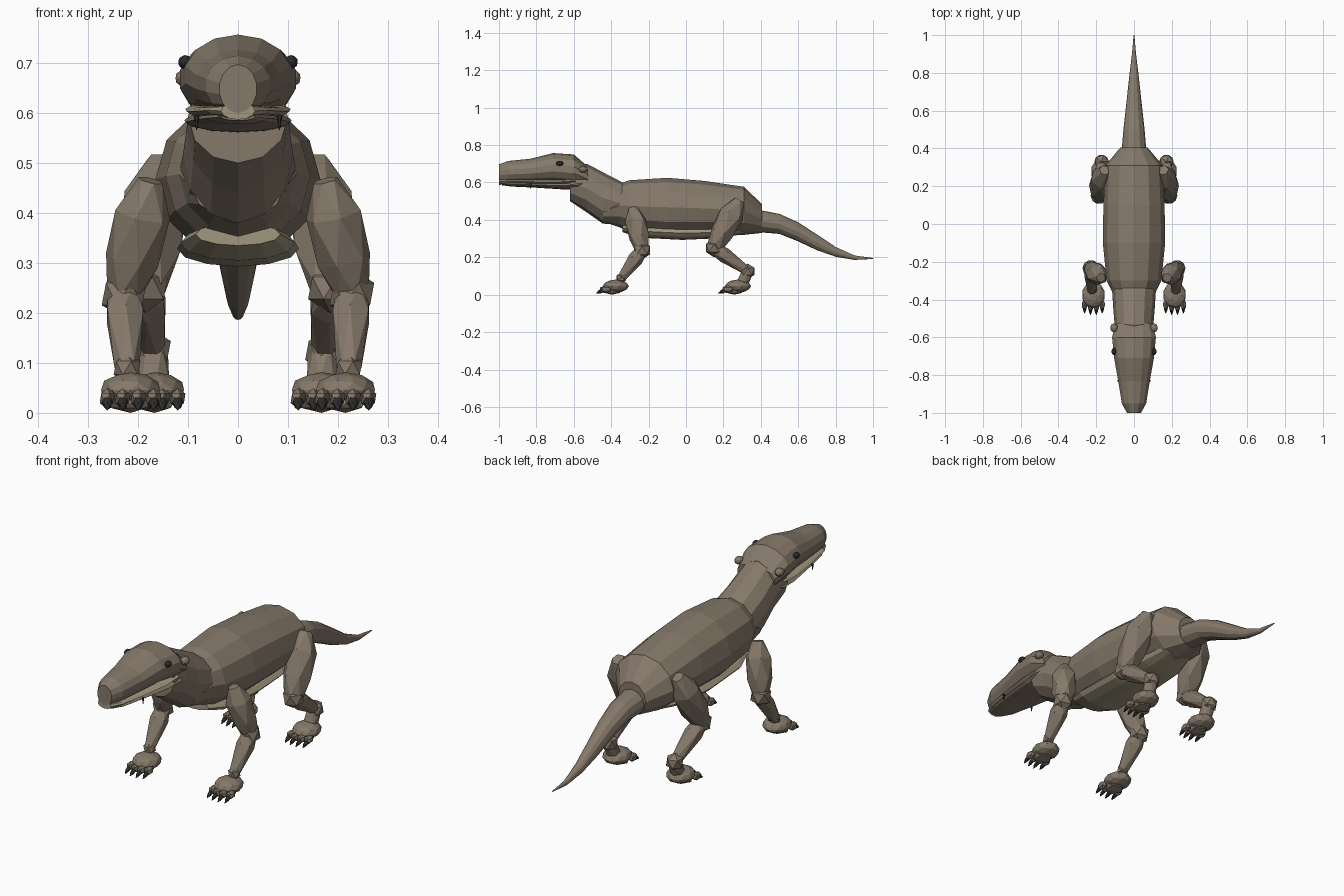
import bpy, bmesh
from math import sin, cos, pi
from mathutils import Vector, Matrix


def material(name, rgb):
    m = bpy.data.materials.new(name)
    m.diffuse_color = (*rgb, 1)
    return m


HIDE = material("hide", (0.235, 0.19, 0.143))
PALE = material("pale", (0.35, 0.31, 0.21))
DARK = material("dark", (0.025, 0.025, 0.025))


def finish(name, bm, mat):
    bmesh.ops.recalc_face_normals(bm, faces=bm.faces[:])
    me = bpy.data.meshes.new(name)
    bm.to_mesh(me)
    bm.free()
    me.materials.append(mat)
    ob = bpy.data.objects.new(name, me)
    bpy.context.collection.objects.link(ob)
    return ob


def skin(bm, rings):
    n = len(rings[0])
    for a, b in zip(rings, rings[1:]):
        for i in range(n):
            j = (i + 1) % n
            bm.faces.new((a[i], a[j], b[j], b[i]))
    bm.faces.new(rings[0])
    bm.faces.new(rings[-1])


def loft(name, sections, mat=HIDE, n=12):
    """Upright elliptical sections along y: (y, bottom z, top z, half width)."""
    bm = bmesh.new()
    rings = []
    for y, lo, hi, w in sections:
        rings.append([bm.verts.new((w * sin(2 * pi * i / n), y,
                                    (lo + hi) / 2 + (hi - lo) / 2 * cos(2 * pi * i / n)))
                      for i in range(n)])
    skin(bm, rings)
    return finish(name, bm, mat)


def bone(name, a, b, radii, mat=HIDE, n=6):
    """Faceted limb from a to b, radii given as (fraction, radius)."""
    a, b = Vector(a), Vector(b)
    q = (b - a).to_track_quat('Z', 'Y')
    bm = bmesh.new()
    rings = []
    for k, (t, r) in enumerate(radii):
        rings.append([bm.verts.new(a.lerp(b, t) + q @ Vector((
            r * cos(2 * pi * (i + k / 2) / n), r * sin(2 * pi * (i + k / 2) / n), 0)))
            for i in range(n)])
    skin(bm, rings)
    bmesh.ops.triangulate(bm, faces=bm.faces[:])
    return finish(name, bm, mat)


def ball(name, c, r, mat=HIDE, sub=1):
    bm = bmesh.new()
    bmesh.ops.create_icosphere(bm, subdivisions=sub, radius=1,
                               matrix=Matrix.Translation(c) @ Matrix.Diagonal((*r, 1)))
    return finish(name, bm, mat)


# Trunk, belly plate, neck and tail
loft("body", [(-0.445, 0.39, 0.50, 0.09), (-0.355, 0.36, 0.595, 0.118),
              (-0.30, 0.335, 0.612, 0.145), (-0.10, 0.31, 0.625, 0.165),
              (0.10, 0.315, 0.608, 0.162), (0.31, 0.32, 0.577, 0.152),
              (0.405, 0.33, 0.485, 0.072)])
loft("belly", [(-0.34, 0.335, 0.38, 0.085), (-0.25, 0.305, 0.375, 0.115),
               (-0.02, 0.293, 0.365, 0.122), (0.18, 0.302, 0.365, 0.115),
               (0.31, 0.325, 0.37, 0.08)], PALE)
loft("neck", [(-0.62, 0.50, 0.685, 0.10), (-0.53, 0.44, 0.70, 0.103),
              (-0.445, 0.38, 0.655, 0.11), (-0.32, 0.37, 0.59, 0.118)])
loft("tail", [(0.38, 0.335, 0.455, 0.066), (0.50, 0.325, 0.432, 0.056),
              (0.60, 0.285, 0.387, 0.045), (0.70, 0.238, 0.322, 0.034),
              (0.80, 0.203, 0.255, 0.023), (0.90, 0.186, 0.21, 0.011),
              (1.0, 0.191, 0.196, 0.002)])

# Head with pale lip and lower jaw
loft("head", [(-1.0, 0.60, 0.697, 0.038), (-0.95, 0.597, 0.715, 0.066),
              (-0.83, 0.597, 0.727, 0.086), (-0.71, 0.597, 0.757, 0.108),
              (-0.60, 0.585, 0.75, 0.119), (-0.525, 0.575, 0.685, 0.10)], n=14)
loft("lip", [(-1.0, 0.587, 0.622, 0.034), (-0.95, 0.592, 0.618, 0.062),
             (-0.83, 0.590, 0.618, 0.084), (-0.68, 0.588, 0.618, 0.103),
             (-0.59, 0.592, 0.625, 0.105)], PALE)
loft("lower_jaw", [(-0.985, 0.585, 0.60, 0.034), (-0.93, 0.578, 0.602, 0.060),
                   (-0.80, 0.572, 0.602, 0.084), (-0.66, 0.563, 0.602, 0.104),
                   (-0.58, 0.560, 0.61, 0.108), (-0.535, 0.58, 0.62, 0.09)])

UPPER = [(0, 0.025), (0.3, 0.058), (0.7, 0.055), (1, 0.036)]
SHIN = [(0, 0.034), (0.3, 0.041), (1, 0.025)]

for side, s in (("left", -1), ("right", 1)):
    ball(side + "_ear", (s * 0.106, -0.55, 0.67), (0.02, 0.024, 0.018), sub=2)
    ball(side + "_eye", (s * 0.106, -0.675, 0.702), (0.014, 0.02, 0.014), DARK, 2)
    bone(side + "_fang", (s * 0.083, -0.83, 0.595), (s * 0.083, -0.83, 0.566),
         [(0, 0.006), (1, 0.001)], DARK)

    # Legs: hip, knee, ankle, foot centre
    for end, hip, knee, ankle, foot in (
            ("front", (0.175, -0.285, 0.465), (0.228, -0.235, 0.238),
             (0.222, -0.345, 0.09), (0.215, -0.375)),
            ("hind", (0.155, 0.285, 0.505), (0.185, 0.15, 0.25),
             (0.172, 0.33, 0.125), (0.167, 0.278))):
        leg = f"{side}_{end}_"
        hip, knee, ankle = [(s * p[0], p[1], p[2]) for p in (hip, knee, ankle)]
        fx, fy = s * foot[0], foot[1]
        hind = end == "hind"
        bone(leg + "thigh", hip, knee,
             [(t, r * (1.15 if hind else 1)) for t, r in UPPER])
        ball(leg + "knee", knee, (0.05, 0.05, 0.05))
        bone(leg + "shin", knee, ankle, SHIN)
        r = 0.042 if hind else 0.03
        ball(leg + "ankle", ankle, (r, r, r))
        if hind:
            bone(leg + "heel", ankle, (fx, fy + 0.02, 0.05), [(0, 0.032), (1, 0.032)])
        ball(leg + "foot", (fx, fy, 0.046), (0.062, 0.07, 0.035), sub=2)
        # Four toes, each with a dark claw
        for k in range(4):
            x = fx + (k - 1.5) * 0.031
            y = fy - 0.064 + 0.008 * abs(k - 1.5)
            ball(f"{leg}toe_{k}", (x, y, 0.029), (0.017, 0.028, 0.021))
            bone(f"{leg}claw_{k}", (x, y - 0.016, 0.023), (x, y - 0.046, 0.006),
                 [(0, 0.011), (0.5, 0.008), (1, 0.001)], DARK)
    # Soles sit on the ground
        ball(leg + "pad", (fx, fy - 0.02, 0.018), (0.045, 0.05, 0.018))
